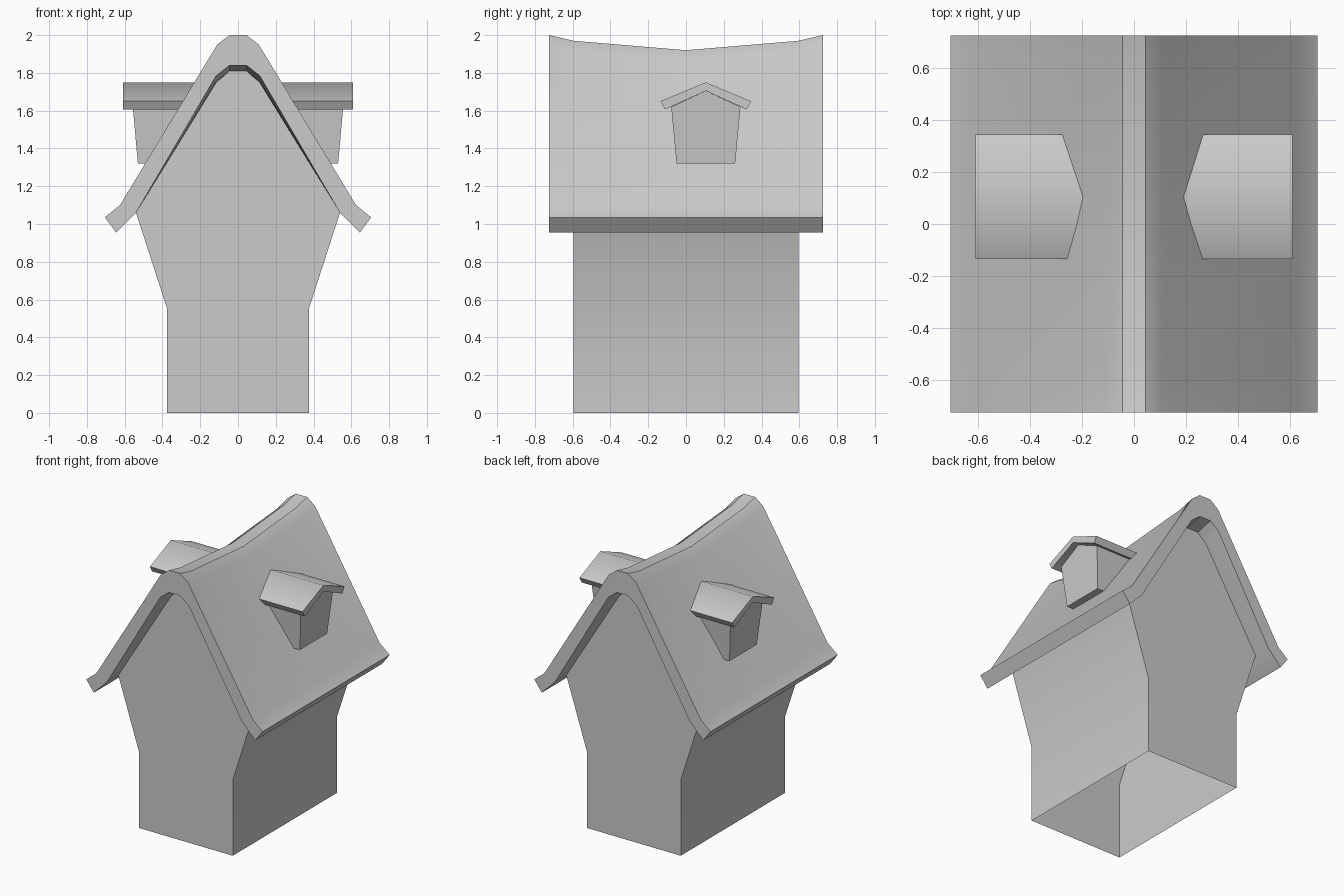
import bpy, bmesh, math

if "Cube" in bpy.data.objects:
    bpy.data.objects.remove(bpy.data.objects["Cube"])


def loft(name, sections, skip=(), angle=30):
    """Skin a row of matching closed outlines and cap both ends."""
    bm = bmesh.new()
    rings = [[bm.verts.new(p) for p in s] for s in sections]
    n = len(rings[0])
    for a, b in zip(rings, rings[1:]):
        for i in range(n):
            if i not in skip:
                j = (i + 1) % n
                bm.faces.new((a[i], a[j], b[j], b[i]))
    bm.faces.new(rings[0])
    bm.faces.new(rings[-1])
    bmesh.ops.recalc_face_normals(bm, faces=bm.faces)
    me = bpy.data.meshes.new(name)
    bm.to_mesh(me)
    bm.free()
    ob = bpy.data.objects.new(name, me)
    bpy.context.collection.objects.link(ob)
    bpy.ops.object.select_all(action='DESELECT')
    bpy.context.view_layer.objects.active = ob
    ob.select_set(True)
    bpy.ops.object.shade_smooth_by_angle(angle=math.radians(angle))
    return ob


def mirrored(half):
    """Right half of a profile -> left to right full line."""
    return [(-x, z) for x, z in half] + half[::-1]


# house walls: open underneath and under the roof
wall = mirrored([(.375, 0), (.375, .55), (.54, 1.06), (.115, 1.75), (.045, 1.81)])
body = loft("house_walls", [[(x, y, z) for x, z in wall] for y in (-.595, .595)],
            skip=(2, 3, 4, 5, 6, 9))

# main roof: bent slab whose ridge sags towards the middle
outer = mirrored([(.705, 1.035), (.625, 1.10), (.11, 1.95), (.045, 2.0)])
inner = mirrored([(.645, .955), (.54, 1.06), (.115, 1.785), (.045, 1.84)])[::-1]
sections = []
for y, sag in ((-.725, 0), (-.595, .03), (0, .08), (.595, .03), (.725, 0)):
    sections.append([(x, y, z - (sag if z > 1.5 else 0)) for x, z in outer + inner])
loft("main_roof", sections)


def buried_x(z):
    """X just below the main roof surface at height z."""
    return .07 + (1.87 - z) * .66


def dormer_part(name, profile, front_x, angle):
    """Extrude a y-z profile out of the roof and mirror it to the other side."""
    c = .105
    pts = [(c + y, z) for y, z in profile]
    ob = loft(name, [[(buried_x(z), y, z) for y, z in pts],
                     [(front_x(z), y, z) for y, z in pts]], angle=angle)
    ob.modifiers.new("mirror", 'MIRROR')


# dormers: flared little walls with a gabled roof slab
dormer_part("dormer_walls",
            [(-.155, 1.32), (.155, 1.32), (.183, 1.62), (0, 1.705), (-.183, 1.62)],
            lambda z: .53 + (z - 1.32) * .09, 30)
dormer_part("dormer_roof",
            [(-.24, 1.65), (0, 1.75), (.24, 1.65), (.216, 1.607), (0, 1.705), (-.216, 1.607)],
            lambda z: .61, 55)
